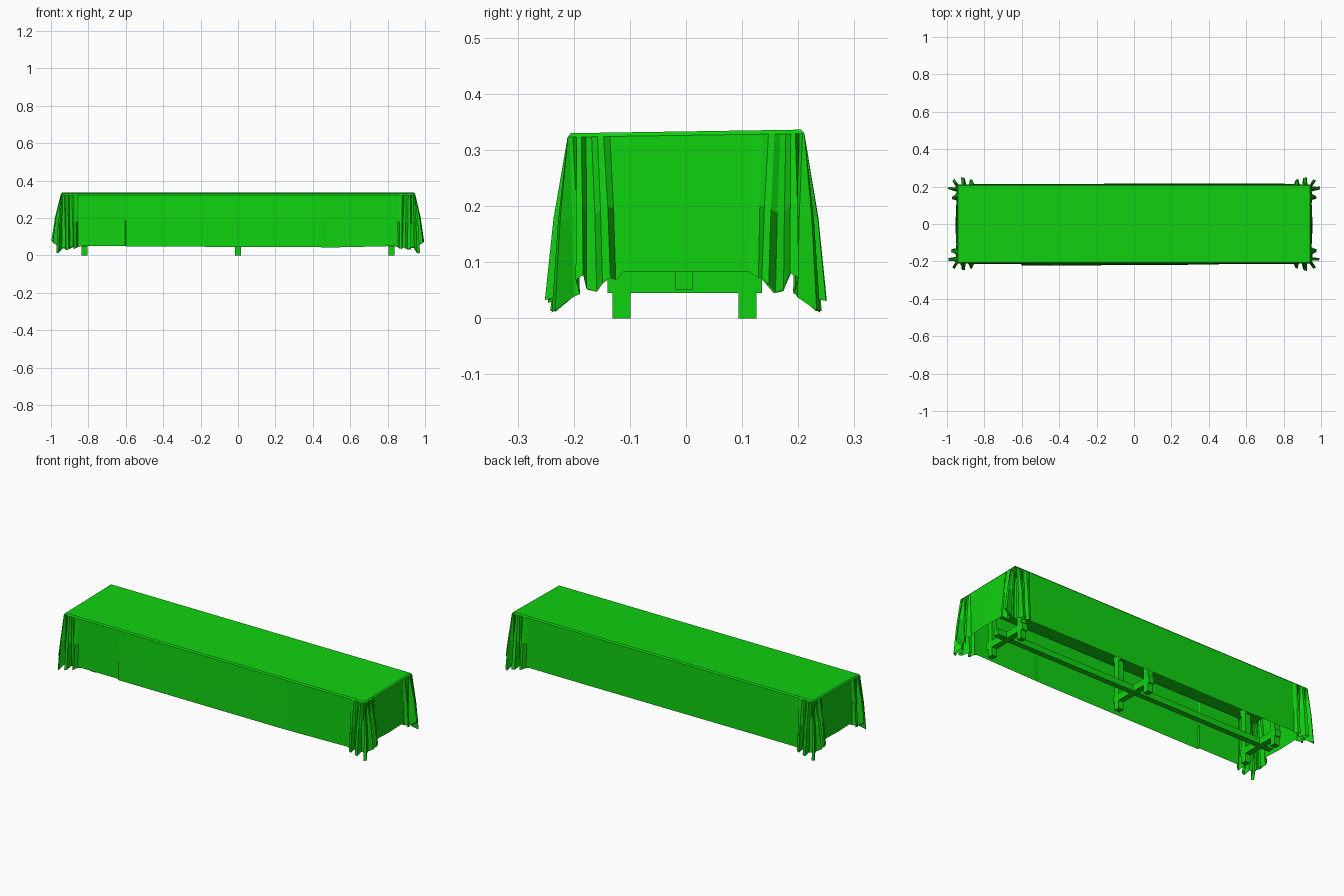
import bpy, bmesh, random
from mathutils import Vector

random.seed(4)
cube = bpy.data.objects.get("Cube")
if cube:
    bpy.data.objects.remove(cube, do_unlink=True)

green = bpy.data.materials.new("bright green")
green.use_nodes = True
color = (0.005, 0.64, 0.005, 1)
green.diffuse_color = color
green.node_tree.nodes["Principled BSDF"].inputs["Base Color"].default_value = color


def add_object(name, bm):
    mesh = bpy.data.meshes.new(name)
    bm.to_mesh(mesh)
    bm.free()
    mesh.materials.append(green)
    obj = bpy.data.objects.new(name, mesh)
    bpy.context.collection.objects.link(obj)
    return obj


def box(name, x, y, z):
    """Box from (min, max) ranges on each axis."""
    bm = bmesh.new()
    bmesh.ops.create_cube(bm, size=1)
    for v in bm.verts:
        v.co = [sum(r) / 2 + c * (r[1] - r[0]) for c, r in zip(v.co, (x, y, z))]
    return add_object(name, bm)


# Trestle table under the cloth
box("table_top", (-.935, .935), (-.2, .2), (.305, .325))
box("long_stretcher", (-.89, .89), (-.02, .012), (.05, .083))
for place, x in (("right", -.82), ("middle", 0), ("left", .82)):
    span = (x - .016, x + .016)
    box(place + "_cross_foot", span, (-.14, .135), (.045, .083))
    box(place + "_cross_head", span, (-.14, .135), (.275, .305))
    for end, y in (("front", -.115), ("back", .11)):
        box(f"{place}_{end}_leg", span, (y - .016, y + .016), (0, .305))

# Hem of one gathered corner, from long side to short end:
# offset from the corner along x, along y, and hem height
HALF_X, HALF_Y = .947, .211
FOLDS = [
    (-.11, .004, .05), (-.09, .004, .045), (-.082, .026, .04), (-.07, .028, .035),
    (-.066, -.005, .045), (-.05, -.005, .04), (-.04, .036, .035), (-.024, .038, .03),
    (-.024, 0, .04), (-.006, -.006, .04), (.012, .03, .012), (.026, .022, .014),
    (.006, -.01, .04), (.006, -.02, .045), (.044, -.012, .07), (.047, -.026, .08),
    (.004, -.036, .05), (.004, -.054, .045), (.028, -.064, .06), (.026, -.078, .07),
    (.003, -.084, .07), (.003, -.1, .083),
]


def corner(sx, sy):
    """Pairs of top edge point and hem point around a gathered corner."""
    half = len(FOLDS) // 2
    pairs = []
    for i, (a, b, z) in enumerate(FOLDS):
        gather = abs(1 - i / half) ** 1.4
        along_x = -.11 * gather if i < half else 0
        along_y = -.1 * gather if i > half else 0
        wobble = 0 if i in (0, len(FOLDS) - 1) else random.uniform(-.003, .003)
        top = Vector((sx * (HALF_X + along_x), sy * (HALF_Y + along_y)))
        hem = Vector((sx * (HALF_X + a + wobble), sy * (HALF_Y + b + wobble), z + wobble))
        pairs.append((top, hem))
    return pairs if sx * sy < 0 else pairs[::-1]


def crease(x, y, push_x, push_y, z):
    return [(Vector((x, y)), Vector((x + push_x, y + push_y, z)))]


# Loop around the table, with soft creases in the plain stretches
loop = crease(-.604, -HALF_Y, 0, -.004, .05) + crease(-.6, -HALF_Y, 0, -.012, .048)
loop += crease(.44, -HALF_Y, 0, -.006, .044) + crease(.47, -HALF_Y, 0, -.002, .042)
loop += corner(1, -1) + crease(HALF_X, -.01, .008, 0, .083) + corner(1, 1)
loop += crease(.5, HALF_Y, 0, .006, .05) + crease(-.6, HALF_Y, 0, .003, .05)
loop += corner(-1, 1) + crease(-HALF_X, -.01, -.008, 0, .083) + corner(-1, -1)

# Cloth: flat top, rounded edge, then a skirt falling to the hem
bm = bmesh.new()
rows = [[], [], [], []]
for top, hem in loop:
    height = .333 + .015 * top.y
    inner = Vector((top.x * (1 - .006 / HALF_X), top.y * (1 - .006 / HALF_Y), height))
    edge = Vector((top.x, top.y, height - .007))
    middle = edge.lerp(hem, .5)
    middle.xy += (hem.xy - top) * .12
    for row, point in zip(rows, (inner, edge, middle, hem)):
        row.append(bm.verts.new(point))
bm.faces.new(rows[0])
count = len(loop)
for upper, lower in zip(rows, rows[1:]):
    for i in range(count):
        j = (i + 1) % count
        bm.faces.new((upper[i], lower[i], lower[j], upper[j]))
bmesh.ops.recalc_face_normals(bm, faces=bm.faces)
cloth = add_object("tablecloth", bm)
